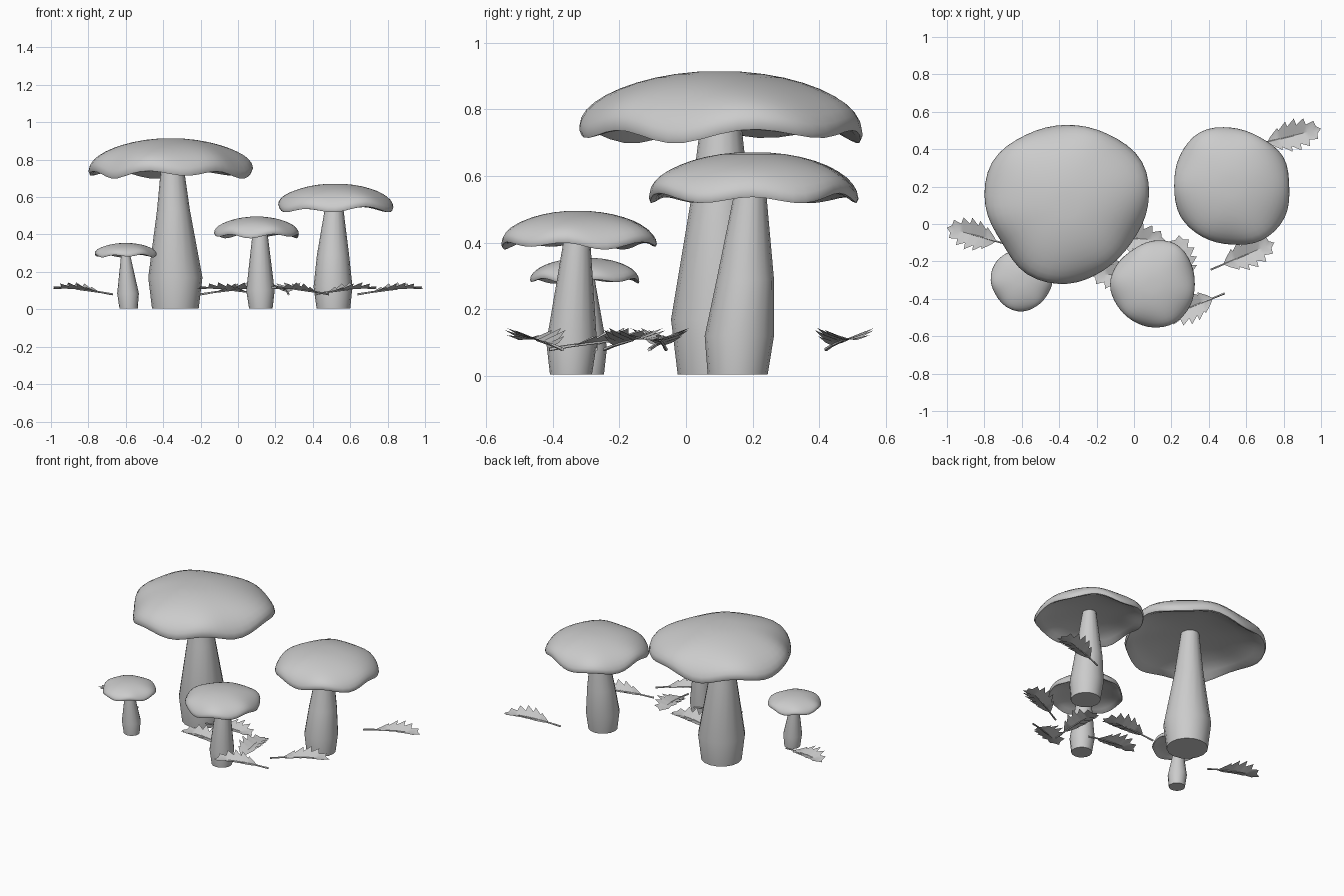
import bpy, bmesh, math
from mathutils import Vector

if "Cube" in bpy.data.objects:
    bpy.data.objects.remove(bpy.data.objects["Cube"])

TAU = 2 * math.pi


def finish(name, bm, angle=40):
    bmesh.ops.recalc_face_normals(bm, faces=bm.faces[:])
    me = bpy.data.meshes.new(name)
    bm.to_mesh(me)
    bm.free()
    ob = bpy.data.objects.new(name, me)
    bpy.context.collection.objects.link(ob)
    bpy.ops.object.select_all(action='DESELECT')
    ob.select_set(True)
    bpy.context.view_layer.objects.active = ob
    bpy.ops.object.shade_smooth_by_angle(angle=math.radians(angle))
    return ob


def loft(bm, rings, cap_start=True, cap_end=True):
    loops = [[bm.verts.new(p) for p in ring] for ring in rings]
    n = len(loops[0])
    for a, b in zip(loops, loops[1:]):
        for i in range(n):
            j = (i + 1) % n
            bm.faces.new((a[i], a[j], b[j], b[i]))
    if cap_start:
        bm.faces.new(loops[0][::-1])
    if cap_end:
        bm.faces.new(loops[-1])


def radius_at(radii, a):
    # smooth periodic interpolation of the outline radii
    n = len(radii)
    f = (a / TAU * n) % n
    i = int(f)
    p0, p1, p2, p3 = (radii[(i + k) % n] for k in (-1, 0, 1, 2))
    t = f - i
    return p1 + 0.5 * t * (p2 - p0 + t * (2 * p0 - 5 * p1 + 4 * p2 - p3
                                          + t * (3 * (p1 - p2) + p3 - p0)))


def make_cap(name, cx, cy, z_rim, z_top, radii, phase):
    bm = bmesh.new()
    mean = sum(radii) / len(radii)
    h = z_top - z_rim
    # (radius fraction, height fraction): dome, rolled rim, hollow underside
    prof = []
    for k in range(1, 11):
        s = k / 10 * math.pi / 2
        prof.append((math.sin(s), math.cos(s) ** 1.05 * 0.9 + 0.1))
    prof += [(0.985, 0.02), (0.95, 0.03), (0.86, 0.15), (0.68, 0.28),
             (0.4, 0.38), (0.15, 0.42)]
    rings = []
    for t, v in prof:
        ring = []
        for i in range(48):
            a = TAU * i / 48
            r = t * (mean + (radius_at(radii, a) - mean) * t)
            wave = 0.09 * h * t ** 6 * (math.sin(6 * a + phase) + 0.5 * math.sin(3 * a - phase))
            ring.append((cx + r * math.cos(a), cy + r * math.sin(a), z_rim + v * h + wave))
        rings.append(ring)
    loft(bm, rings)
    finish(name, bm, 60)


def make_stem(name, sections, sides=16):
    # sections: x, y, z, radius
    bm = bmesh.new()
    loft(bm, [[(x + r * math.cos(TAU * i / sides), y + r * math.sin(TAU * i / sides), z)
               for i in range(sides)] for x, y, z, r in sections])
    finish(name, bm, 50)


def make_leaf(name, stalk, tip, z=0.08):
    bm = bmesh.new()
    s, e = Vector((*stalk, 0)), Vector((*tip, 0))
    d = (e - s).normalized()
    side = Vector((-d.y, d.x, 0))
    L = (e - s).length
    p0 = 0.2 * L

    def pt(u, w):
        # upturned edges and a slight arch along the midrib
        zz = z + 0.03 * math.sin(u / L * 2.0) + 2.2 * abs(w) ** 1.7
        return s + d * u + side * w + Vector((0, 0, zz))

    # lobed blade: alternate lobe tips and valleys
    steps = 12
    mid = [bm.verts.new(pt(p0 + (L - p0) * i / steps, 0)) for i in range(steps + 1)]
    for sg in (-1, 1):
        edge, half = [mid[0]], []
        for i in range(1, steps):
            u = i / steps
            env = 0.088 * math.sin(math.pi * u ** 0.9) ** 0.7
            w = env * (1 if i % 2 == 0 else 0.62)
            fwd = 0.02 if i % 2 == 0 else 0.0
            uu = min(p0 + (L - p0) * u + fwd, L)
            edge.append(bm.verts.new(pt(uu, sg * w)))
        edge.append(mid[-1])
        for i in range(steps):
            vs = [mid[i], mid[i + 1], edge[i + 1], edge[i]]
            bm.faces.new(list(dict.fromkeys(vs)))
    # leaf stalk
    rings = []
    for u, r in ((0, 0.006), (p0, 0.005), (0.6 * L, 0.003)):
        c = pt(u, 0)
        rings.append([c + side * r * math.cos(TAU * k / 5) + Vector((0, 0, r * math.sin(TAU * k / 5)))
                      for k in range(5)])
    loft(bm, rings)
    finish(name, bm, 30)


# caps
make_cap("large_cap", -0.36, 0.10, 0.718, 0.915,
         [.435, .465, .44, .43, .435, .46, .435, .40, .425, .42, .40, .40], 0.4)
make_cap("medium_cap", 0.52, 0.20, 0.528, 0.672,
         [.31, .32, .305, .315, .335, .32, .305, .315, .31, .31, .33, .33], 1.6)
make_cap("small_cap", 0.10, -0.325, 0.39, 0.496,
         [.225, .235, .25, .235, .215, .22, .228, .22, .22, .228, .235, .23], 2.5)
make_cap("tiny_cap", -0.60, -0.30, 0.284, 0.355,
         [.165, .165, .162, .16, .165, .168, .166, .16, .165, .168, .16, .158], 0.9)

# stems
make_stem("large_stem", [(-.335, .10, 0.005, .125), (-.335, .10, .17, .145),
                         (-.345, .103, .53, .088), (-.352, .105, .81, .055)])
make_stem("medium_stem", [(.51, .155, 0.005, .09), (.508, .16, .12, .104),
                          (.508, .178, .29, .086), (.515, .195, .59, .042)])
make_stem("small_stem", [(.122, -.345, 0.005, .063), (.12, -.343, .1, .076),
                         (.118, -.328, .39, .042), (.118, -.326, .44, .038)])
make_stem("tiny_stem", [(-.585, -.295, 0.005, .049), (-.588, -.295, .085, .058),
                        (-.6, -.298, .28, .026), (-.6, -.298, .32, .024)])

# fallen leaves: stalk end, tip
leaves = [((-.67, -.11), (-1.0, -.02)), ((.64, .42), (1.0, .51)),
          ((.41, -.245), (.75, -.10)), ((.485, -.37), (.17, -.50)),
          ((-.2, -.06), (.17, -.09)), ((.27, -.41), (.24, -.06)),
          ((.13, -.27), (-.23, -.27))]
for i, (a, b) in enumerate(leaves):
    make_leaf("leaf_%d" % (i + 1), a, b)
